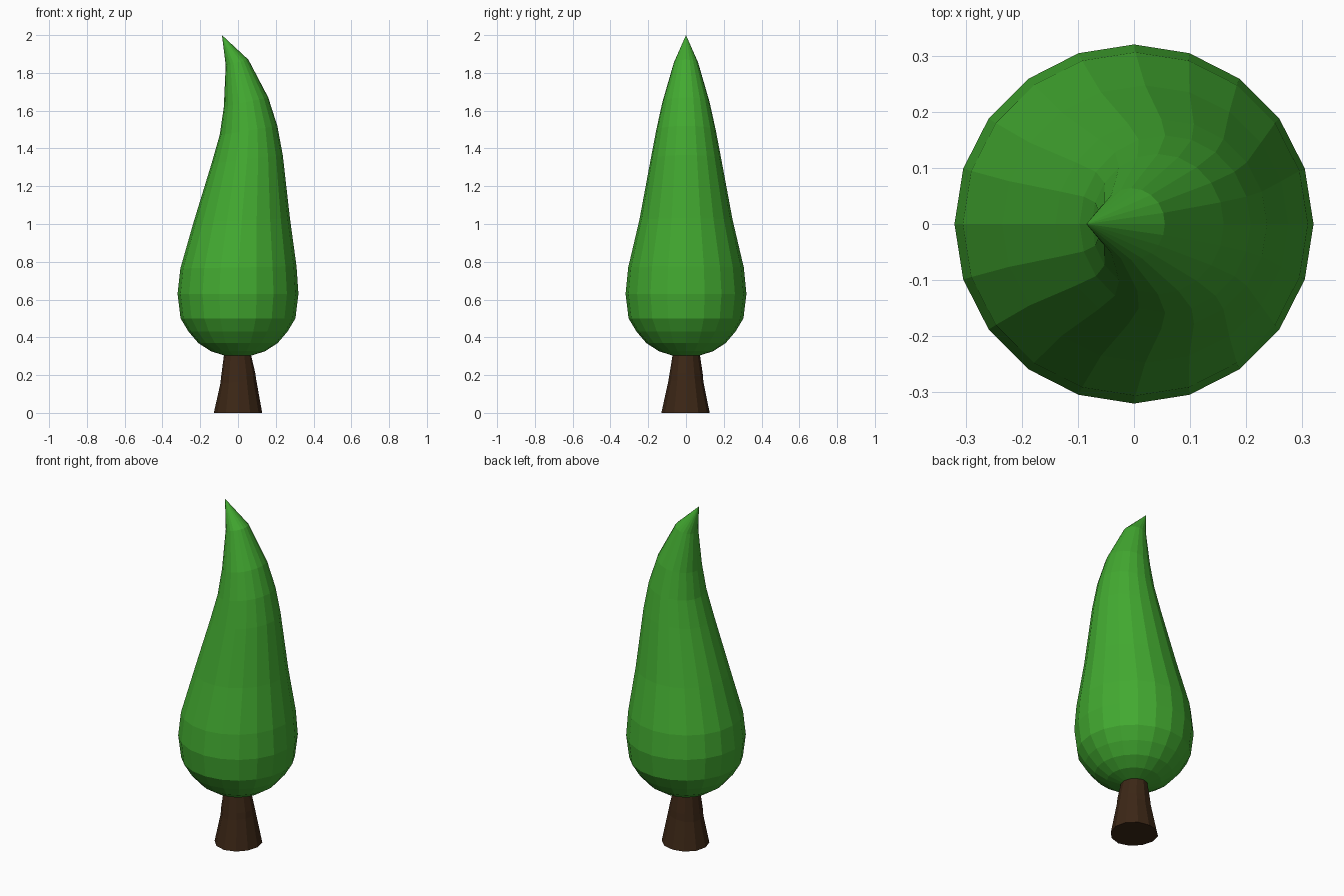
import bpy, bmesh, math

if "Cube" in bpy.data.objects:
    bpy.data.objects.remove(bpy.data.objects["Cube"])


def material(name, rgb):
    m = bpy.data.materials.new(name)
    m.diffuse_color = (*rgb, 1)
    m.use_nodes = True
    m.node_tree.nodes["Principled BSDF"].inputs["Base Color"].default_value = m.diffuse_color
    return m


def loft(name, rings, sides, mat, tip=None, wobble=0.0):
    """Stack of rings, each (left x, left z, right x, right z, half depth in y)."""
    bm = bmesh.new()
    loops = []
    for k, (lx, lz, rx, rz, d) in enumerate(rings):
        loop = []
        for i in range(sides):
            a = 2 * math.pi * i / sides
            w = 1 + wobble * math.sin(3 * a + k)
            c, s = math.cos(a) * w, math.sin(a) * w
            loop.append(bm.verts.new(((lx + rx) / 2 + (rx - lx) / 2 * c, d * s,
                                      (lz + rz) / 2 + (rz - lz) / 2 * c)))
        loops.append(loop)
    for a, b in zip(loops, loops[1:]):
        for i in range(sides):
            j = (i + 1) % sides
            bm.faces.new((a[i], a[j], b[j], b[i]))
    bm.faces.new(loops[0][::-1])
    top = loops[-1]
    if tip:
        apex = bm.verts.new(tip)
        for i in range(sides):
            bm.faces.new((top[i], top[(i + 1) % sides], apex))
    else:
        bm.faces.new(top)
    me = bpy.data.meshes.new(name)
    bm.to_mesh(me)
    bm.free()
    me.materials.append(mat)
    ob = bpy.data.objects.new(name, me)
    bpy.context.collection.objects.link(ob)
    return ob


def level(r, z):
    return (-r, z, r, z, r)


# Foliage: round base, then tilted rings bending over to a pointed tip
foliage = [level(r, z) for r, z in
           [(0.07, 0.303), (0.145, 0.327), (0.21, 0.37), (0.262, 0.43), (0.304, 0.50), (0.32, 0.63)]]
foliage += [
    (-0.305, 0.765, 0.31, 0.775, 0.306),
    (-0.235, 1.01, 0.275, 1.03, 0.247),
    (-0.14, 1.32, 0.237, 1.365, 0.187),
    (-0.097, 1.47, 0.208, 1.52, 0.158),
    (-0.075, 1.62, 0.16, 1.67, 0.125),
    (-0.065, 1.84, 0.055, 1.87, 0.064),
]
loft("foliage", foliage, 20, material("leaf_green", (0.055, 0.40, 0.03)), tip=(-0.085, 0, 2.0))

# Trunk: flared, slightly uneven
trunk = [level(0.128, 0), (-0.095, 0.155, 0.095, 0.175, 0.093),
         (-0.09, 0.20, 0.09, 0.21, 0.088), (-0.074, 0.31, 0.068, 0.31, 0.072)]
loft("trunk", trunk, 12, material("bark_brown", (0.045, 0.02, 0.008)), wobble=0.02)
